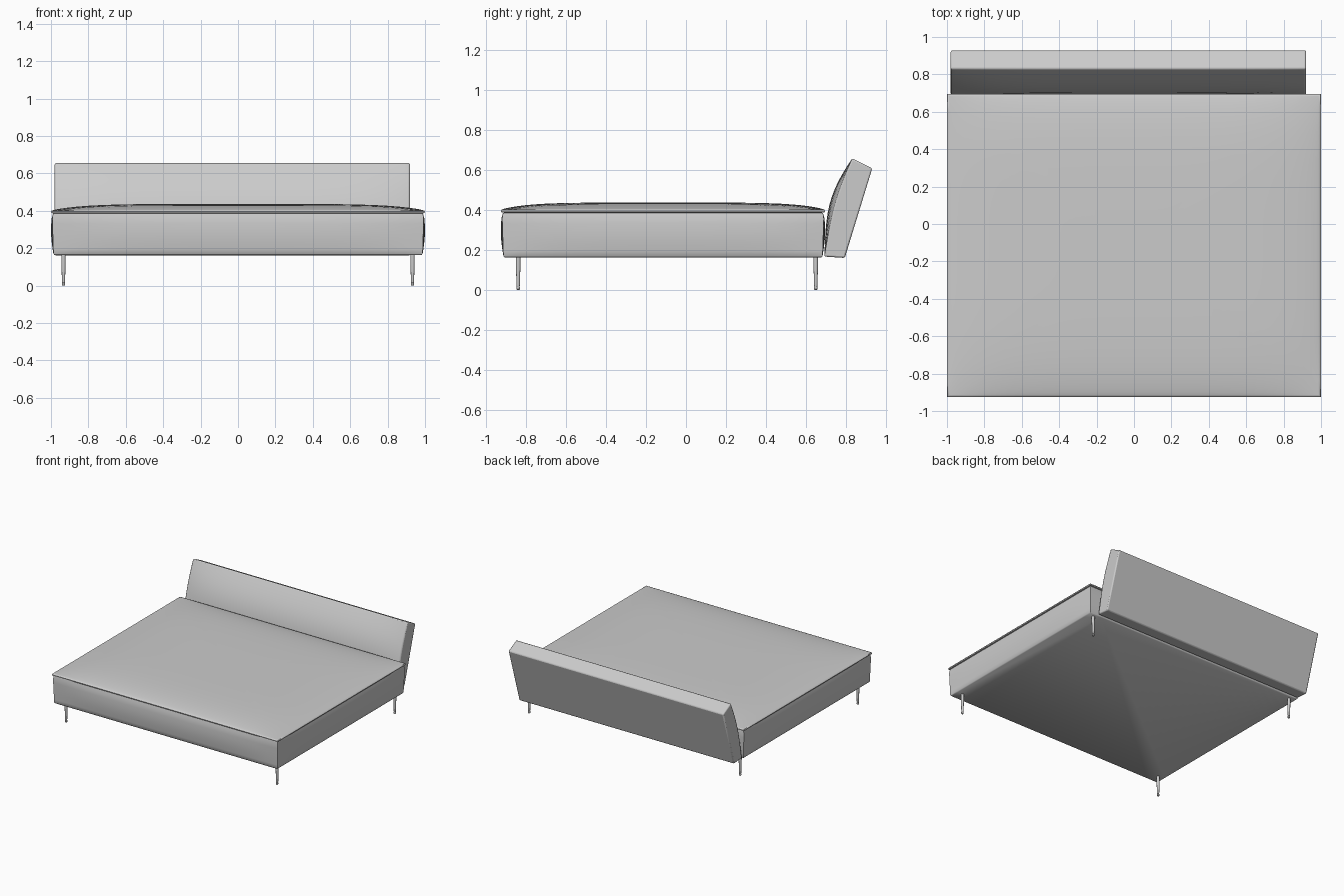
import bpy
import bmesh
import math

cube = bpy.data.objects.get("Cube")
if cube:
    bpy.data.objects.remove(cube, do_unlink=True)


def make_material(name, value):
    mat = bpy.data.materials.new(name)
    mat.use_nodes = True
    colour = (value, value, value, 1)
    mat.diffuse_color = colour
    mat.node_tree.nodes["Principled BSDF"].inputs["Base Color"].default_value = colour
    return mat


GREY = make_material("light grey", 0.6)


def loft(name, rings, angle=35, bevel=0):
    """Skin a list of closed rings and cap both ends."""
    bm = bmesh.new()
    loops = [[bm.verts.new(p) for p in ring] for ring in rings]
    n = len(loops[0])
    for a, b in zip(loops, loops[1:]):
        for i in range(n):
            j = (i + 1) % n
            bm.faces.new((a[i], a[j], b[j], b[i]))
    bm.faces.new(loops[0][::-1])
    bm.faces.new(loops[-1])
    bmesh.ops.recalc_face_normals(bm, faces=bm.faces)
    mesh = bpy.data.meshes.new(name)
    bm.to_mesh(mesh)
    bm.free()
    mesh.materials.append(GREY)
    obj = bpy.data.objects.new(name, mesh)
    bpy.context.collection.objects.link(obj)
    if bevel:
        mod = obj.modifiers.new("soft edges", "BEVEL")
        mod.width, mod.segments = bevel, 2
        mod.limit_method = "ANGLE"
        mod.angle_limit = math.radians(40)
    bpy.ops.object.select_all(action="DESELECT")
    obj.select_set(True)
    bpy.context.view_layer.objects.active = obj
    bpy.ops.object.shade_smooth_by_angle(angle=math.radians(angle))
    return obj


# Seat: rectangular rings with swelling sides
HX, HY, CY = 0.985, 0.795, -0.115
STEPS = 20


def unit_square():
    side = [-1 + 2 * i / STEPS for i in range(STEPS)]
    return ([(t, -1) for t in side] + [(1, t) for t in side]
            + [(-t, 1) for t in side] + [(-1, -t) for t in side])


def seat_ring(scale, z, grow, swell=0, crown=0):
    ring = []
    for u, v in unit_square():
        middle = 1 - min(abs(u), abs(v)) ** 4
        out = grow + swell * middle
        su, sv = u * scale, v * scale
        lift = crown * ((1 - abs(su) ** 5) * (1 - abs(sv) ** 5)) ** 0.8
        ring.append((su * (HX + out), CY + sv * (HY + out), z + lift))
    return ring


base = [seat_ring(1, 0.163, -0.004), seat_ring(1, 0.17, 0.002)]
for k in range(1, 8):
    t = k / 8
    base.append(seat_ring(1, 0.17 + 0.215 * t, 0.002 + 0.007 * t,
                          0.009 * math.sin(math.pi * t)))
base.append(seat_ring(1, 0.385, 0.004))
loft("seat_base", base, 50)

# Mattress top: thin lip and crowned surface
top = [seat_ring(0.98, 0.383, 0), seat_ring(1, 0.388, 0.012),
       seat_ring(1, 0.395, 0.015), seat_ring(1, 0.401, 0.011)]
for s in (0.99, 0.975, 0.95, 0.91, 0.86, 0.8, 0.72, 0.6, 0.4, 0.2, 0.05):
    top.append(seat_ring(s, 0.401, 0.011, 0, 0.036))
loft("mattress_top", top, 50)


# Backrest: leaning cushion with a padded front
def back_section(x, puff):
    front = []
    for k in range(13):
        t = k / 12
        bulge = puff * math.sin(math.pi * t ** 1.1)
        front.append((x, 0.69 + 0.14 * t - bulge * 0.96, 0.167 + 0.491 * t + bulge * 0.27))
    return front + [(x, 0.93, 0.607), (x, 0.793, 0.16)]


sections = []
for k in range(25):
    w = -math.cos(math.pi * k / 24)
    sections.append(back_section(-0.03 + 0.95 * w, 0.02 + 0.026 * (1 - w ** 6)))
loft("backrest", sections, 35, 0.008)


# Legs: slim round posts with a narrower foot
def circle(x, y, z, r, n=16):
    return [(x + r * math.cos(2 * math.pi * i / n),
             y + r * math.sin(2 * math.pi * i / n), z) for i in range(n)]


POST = [(0, 0.006), (0.004, 0.009), (0.014, 0.009), (0.016, 0.0075), (0.03, 0.0085),
        (0.13, 0.0115), (0.175, 0.0115)]
for depth, y in (("front", -0.838), ("back", 0.648)):
    for side, x in (("left", 0.933), ("right", -0.933)):
        loft(f"{depth}_{side}_leg", [circle(x, y, z, r) for z, r in POST])
